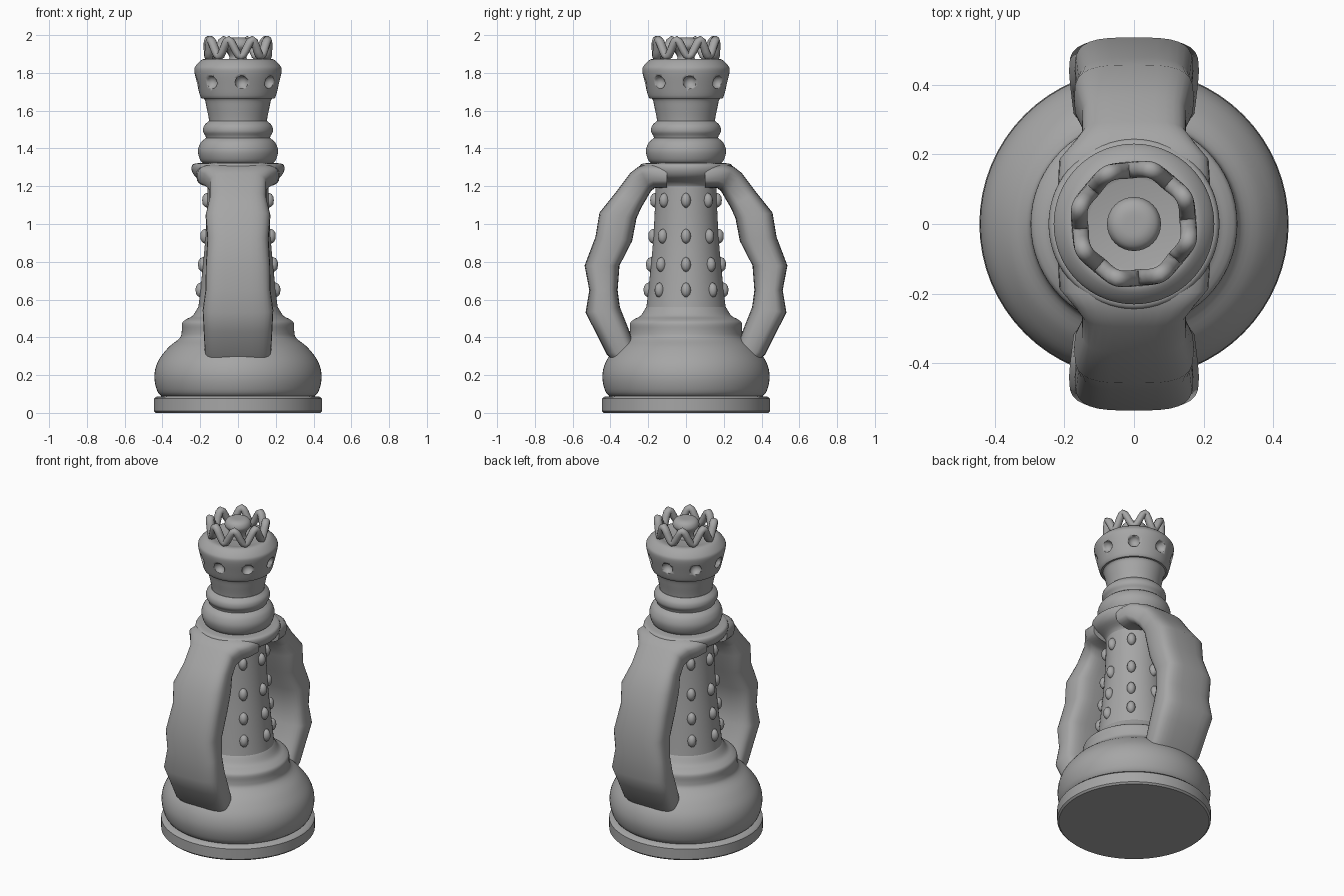
import bpy, bmesh, math
from mathutils import Vector, Matrix

cube = bpy.data.objects.get("Cube")
if cube:
    bpy.data.objects.remove(cube)

stone = bpy.data.materials.new("grey stone")
stone.use_nodes = True
GREY = (0.38, 0.38, 0.38, 1)
stone.diffuse_color = GREY
stone.node_tree.nodes["Principled BSDF"].inputs["Base Color"].default_value = GREY
TURN = math.radians(5)


def finish(name, bm, angle=40):
    bmesh.ops.recalc_face_normals(bm, faces=bm.faces)
    mesh = bpy.data.meshes.new(name)
    bm.to_mesh(mesh)
    bm.free()
    mesh.materials.append(stone)
    obj = bpy.data.objects.new(name, mesh)
    bpy.context.collection.objects.link(obj)
    bpy.ops.object.select_all(action="DESELECT")
    obj.select_set(True)
    bpy.context.view_layer.objects.active = obj
    bpy.ops.object.shade_smooth_by_angle(angle=math.radians(angle))
    return obj


def smooth(points, steps, closed=False):
    """Catmull-Rom curve through the points."""
    pts = [Vector(p) for p in points]
    n = len(pts)
    pick = (lambda i: pts[i % n]) if closed else (lambda i: pts[max(0, min(i, n - 1))])
    out = []
    for i in range(n if closed else n - 1):
        a, b, c, d = (pick(i + k) for k in (-1, 0, 1, 2))
        for s in range(steps):
            t = s / steps
            out.append(b + (c - a) * (t / 2) + (a * 2 - b * 5 + c * 4 - d) * (t * t / 2)
                       + (b * 3 - a - c * 3 + d) * (t ** 3 / 2))
    return out if closed else out + [pts[-1]]


def skin(bm, rings, wrap=False):
    """Bridge rings of points; cap the ends unless wrapped."""
    loops = [[bm.verts.new(p) for p in ring] for ring in rings]
    n = len(loops[0])
    pairs = list(zip(loops, loops[1:])) + ([(loops[-1], loops[0])] if wrap else [])
    for a, b in pairs:
        for i in range(n):
            j = (i + 1) % n
            bm.faces.new((a[i], a[j], b[j], b[i]))
    if not wrap:
        bm.faces.new(loops[0])
        bm.faces.new(loops[-1])


def lathe(name, profile, steps=4, sides=64):
    bm = bmesh.new()
    pts = smooth([(r, z, 0) for r, z in profile], steps)
    skin(bm, [[(max(r, 0.001) * math.cos(k * math.tau / sides),
                max(r, 0.001) * math.sin(k * math.tau / sides), z)
               for k in range(sides)] for r, z, _ in pts])
    return finish(name, bm)


# Turned body
lathe("foot_disc", [(0.435, 0), (0.445, 0.01), (0.445, 0.075), (0.435, 0.085), (0.39, 0.09)], 1)
lathe("base_bulge", [(0.39, 0.08), (0.425, 0.11), (0.443, 0.19), (0.425, 0.27),
                     (0.37, 0.345), (0.31, 0.395), (0.298, 0.43), (0.296, 0.475),
                     (0.275, 0.495), (0.24, 0.515), (0.21, 0.56), (0.19, 0.58)])
lathe("column", [(0.215, 0.52), (0.205, 0.6), (0.19, 0.74), (0.175, 0.9),
                 (0.165, 1.08), (0.16, 1.28)])
lathe("shoulder_flange", [(0.15, 1.17), (0.17, 1.215), (0.225, 1.25), (0.245, 1.285),
                          (0.24, 1.315), (0.21, 1.322)])
lathe("collar_ring", [(0.17, 1.315), (0.198, 1.335), (0.212, 1.385), (0.198, 1.43),
                      (0.17, 1.455)])
lathe("neck_ring", [(0.165, 1.44), (0.172, 1.465), (0.185, 1.49), (0.18, 1.52), (0.155, 1.545)])
cup = lathe("crown_cup", [(0.15, 1.52), (0.155, 1.56), (0.165, 1.61), (0.177, 1.66),
                          (0.197, 1.67), (0.215, 1.735), (0.231, 1.81), (0.222, 1.84),
                          (0.19, 1.87), (0.16, 1.873), (0.13, 1.865)])
lathe("crown_button", [(0.06, 1.85), (0.045, 1.88), (0.055, 1.91), (0.077, 1.94),
                       (0.07, 1.97), (0.045, 1.985), (0.01, 1.987)], sides=32)

# Ring of sockets cut into the cup
bm = bmesh.new()
for k in range(8):
    turn = Matrix.Rotation(k * math.tau / 8 + TURN, 4, "Z")
    bmesh.ops.create_icosphere(bm, subdivisions=2, radius=0.036,
                               matrix=turn @ Matrix.Translation((0.22, 0, 1.75)))
cutter = finish("socket_cutter", bm)
cutter.hide_render = True
cut = cup.modifiers.new("sockets", "BOOLEAN")
cut.operation = "DIFFERENCE"
cut.object = cutter
bpy.context.view_layer.objects.active = cup
bpy.ops.object.modifier_apply(modifier=cut.name)
bpy.data.objects.remove(cutter)

# Zigzag crown with eight peaks
path = []
for k in range(16):
    a = k * math.tau / 16 + TURN
    r, z = (0.163, 1.975) if k % 2 else (0.155, 1.885)
    path.append((r * math.cos(a), r * math.sin(a), z))
path = smooth(path, 5, closed=True)
rings = []
for i, p in enumerate(path):
    along = (path[(i + 1) % len(path)] - path[i - 1]).normalized()
    out = Vector((p.x, p.y, 0)).normalized()
    side = along.cross(out).normalized()
    rings.append([p + out * 0.024 * math.cos(t) + side * 0.021 * math.sin(t)
                  for t in (j * math.tau / 10 for j in range(10))])
bm = bmesh.new()
skin(bm, rings, wrap=True)
finish("crown_points", bm, 60)

# Studs in four rows of eight around the column
bm = bmesh.new()
for z, r in ((0.65, 0.198), (0.785, 0.185), (0.935, 0.173), (1.125, 0.163)):
    for k in range(8):
        place = (Matrix.Rotation(k * math.tau / 8, 4, "Z") @ Matrix.Translation((r, 0, z))
                 @ Matrix.Diagonal((0.028, 0.026, 0.04, 1)))
        bmesh.ops.create_icosphere(bm, subdivisions=2, radius=1, matrix=place)
finish("column_studs", bm, 60)

# Ridged side arms: outer (reach, height), inner (reach, height), half width
STATIONS = [
    ((0.10, 1.32), (0.10, 1.19), 0.22), ((0.20, 1.32), (0.165, 1.19), 0.215),
    ((0.25, 1.305), (0.185, 1.175), 0.18), ((0.295, 1.27), (0.205, 1.14), 0.15),
    ((0.37, 1.17), (0.235, 1.09), 0.15), ((0.458, 1.06), (0.262, 1.03), 0.172),
    ((0.48, 0.93), (0.285, 0.91), 0.162), ((0.537, 0.78), (0.352, 0.78), 0.17),
    ((0.512, 0.65), (0.362, 0.65), 0.172), ((0.532, 0.53), (0.35, 0.56), 0.187),
    ((0.48, 0.43), (0.31, 0.46), 0.182), ((0.42, 0.31), (0.27, 0.35), 0.176),
    ((0.33, 0.22), (0.22, 0.28), 0.16)]


def arm(name, sign):
    rings = []
    for outer, inner, width in STATIONS:
        o, n = Vector((0, sign * outer[0], outer[1])), Vector((0, sign * inner[0], inner[1]))
        mid, half = (o + n) / 2, (o - n) / 2
        ring = []
        for k in range(28):
            c, s = math.cos(k * math.tau / 28), math.sin(k * math.tau / 28)
            across = math.copysign(abs(c) ** 0.6, c) * width
            deep = math.copysign(abs(s) ** 0.6, s)
            ring.append(mid + half * deep + Vector((across, 0, 0)))
        rings.append(ring)
    bm = bmesh.new()
    skin(bm, rings)
    return finish(name, bm, 50)


arm("front_arm", -1)
arm("back_arm", 1)
